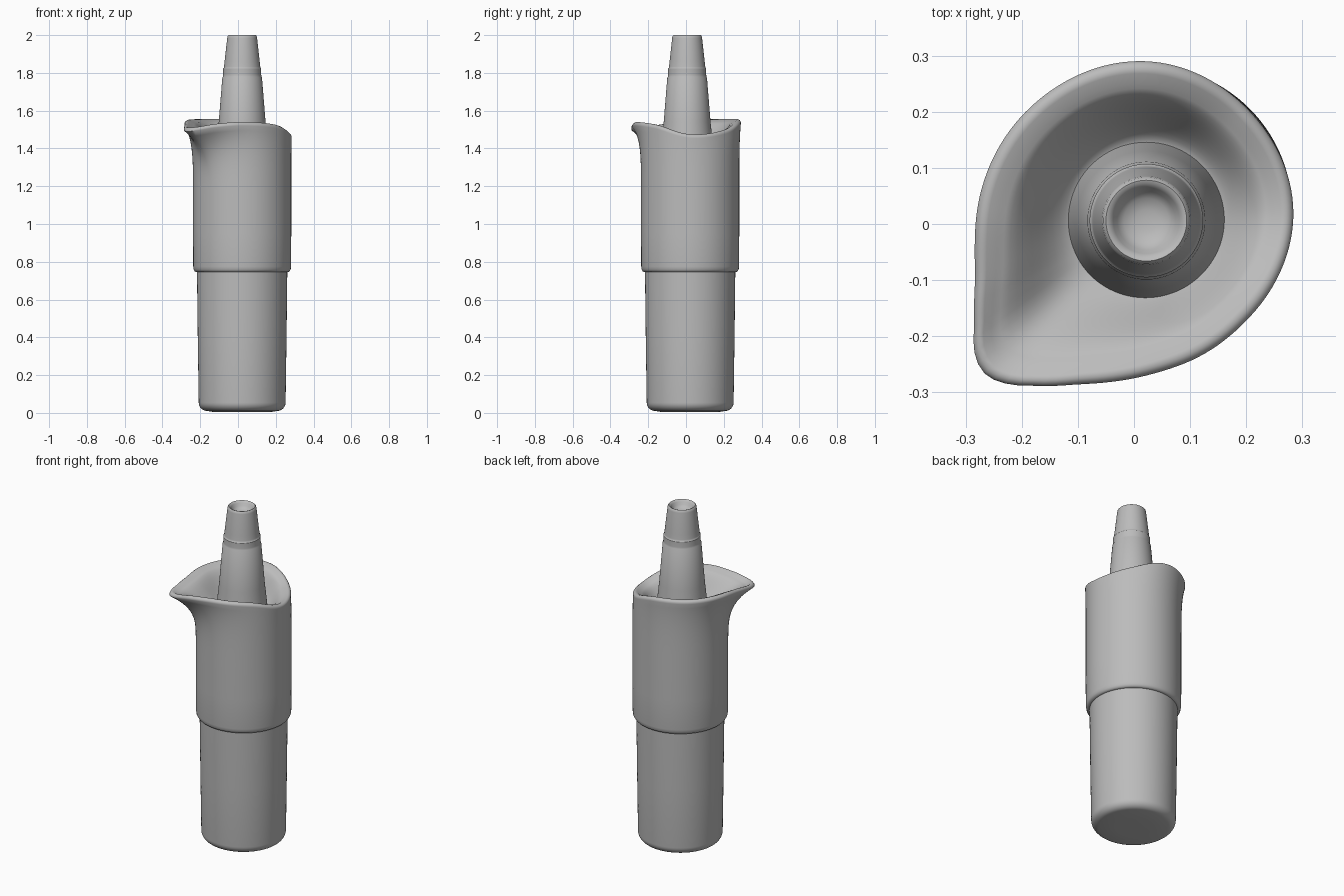
import bpy
import bmesh
import math

cube = bpy.data.objects.get("Cube")
if cube:
    bpy.data.objects.remove(cube, do_unlink=True)

SEGMENTS = 128

grey = bpy.data.materials.new("matte grey")
grey.use_nodes = True
colour = (0.5, 0.5, 0.5, 1)
grey.diffuse_color = colour
shader = grey.node_tree.nodes["Principled BSDF"]
shader.inputs["Base Color"].default_value = colour
shader.inputs["Roughness"].default_value = 0.6


def loft(name, rows, centre, angle):
    """Skin rings given as functions of the angle in degrees -> (radius, height)."""
    bm = bmesh.new()
    rings = []
    for row in rows:
        ring = []
        for i in range(SEGMENTS):
            a = math.tau * i / SEGMENTS
            r, z = row(math.degrees(a))
            ring.append(bm.verts.new((centre[0] + r * math.cos(a),
                                      centre[1] + r * math.sin(a), z)))
        rings.append(ring)
    for low, high in zip(rings, rings[1:]):
        for i in range(SEGMENTS):
            j = (i + 1) % SEGMENTS
            bm.faces.new((low[i], low[j], high[j], high[i]))
    bm.faces.new(rings[0][::-1])
    bm.faces.new(rings[-1])
    bmesh.ops.recalc_face_normals(bm, faces=bm.faces)
    mesh = bpy.data.meshes.new(name)
    bm.to_mesh(mesh)
    bm.free()
    mesh.materials.append(grey)
    obj = bpy.data.objects.new(name, mesh)
    bpy.context.collection.objects.link(obj)
    bpy.ops.object.select_all(action="DESELECT")
    obj.select_set(True)
    bpy.context.view_layer.objects.active = obj
    bpy.ops.object.shade_smooth_by_angle(angle=math.radians(angle))
    return obj


def lathe(name, profile, centre, angle=35):
    return loft(name, [lambda a, p=p: p for p in profile], centre, angle)


def periodic(keys):
    """Smooth closed interpolation through (degrees, value) keys."""
    ext = ([(a - 360, v) for a, v in keys[-2:]] + keys
           + [(a + 360, v) for a, v in keys[:3]])

    def value(a):
        for k in range(1, len(ext) - 2):
            (a0, v0), (a1, v1), (a2, v2), (a3, v3) = ext[k - 1:k + 3]
            if a1 <= a < a2:
                h, t = a2 - a1, (a - a1) / (a2 - a1)
                m1, m2 = h * (v2 - v0) / (a2 - a0), h * (v3 - v1) / (a3 - a1)
                return ((2*t**3 - 3*t**2 + 1) * v1 + (t**3 - 2*t**2 + t) * m1
                        + (3*t**2 - 2*t**3) * v2 + (t**3 - t**2) * m2)
    return value


# Teardrop rim: plan radius and height around the spout
rim_radius = periodic([(0, .262), (45, .257), (90, .268), (135, .277), (180, .302),
                       (200, .325), (213, .366), (219, .395), (225, .408), (231, .395),
                       (237, .37), (250, .327), (270, .292), (290, .275), (315, .263)])
rim_height = periodic([(0, 1.475), (45, 1.495), (90, 1.55), (135, 1.555), (180, 1.55),
                       (205, 1.53), (225, 1.51), (245, 1.53), (270, 1.54), (315, 1.525)])
BODY = (.022, .022)
SLEEVE_R = .26
FLARE_START = 1.15


def outer_row(t):
    def row(a):
        top = rim_height(a) - .02
        return (SLEEVE_R + (rim_radius(a) - SLEEVE_R) * t**4,
                FLARE_START + (top - FLARE_START) * t)
    return row


def lip_row(inset, drop):
    return lambda a: (rim_radius(a) - inset, rim_height(a) - drop)


def bowl_row(t):
    # Blend from the lip to a round floor around the neck
    def row(a):
        s = t * t * (3 - 2 * t)
        start_r, start_z = rim_radius(a) - .04, rim_height(a) - .012
        return (start_r + (.12 - start_r) * t, start_z + (1.39 - start_z) * s)
    return row


sleeve = [lambda a, p=p: p for p in ((.225, .745), (.244, .745), (.252, .75),
                                     (.257, .76), (.259, .775), (SLEEVE_R, .95))]
sleeve += [outer_row(i / 14) for i in range(15)]
sleeve += [lip_row(*p) for p in ((0, .012), (.004, .005), (.012, 0), (.022, .001))]
sleeve += [bowl_row(i / 12) for i in range(13)]
loft("spouted_sleeve", sleeve, BODY, 50)

# Lower cup with rounded foot
foot = [(.185 + .045 * math.sin(q), .055 - .045 * math.cos(q))
        for q in (math.pi / 2 * i / 8 for i in range(9))]
lathe("lower_cup", [(.1, 0.004), (.16, .006)] + foot + [(.235, .4), (.239, .74), (.239, .77)], BODY)

# Tapered neck with fine collar grooves and a dished tip
neck = [(.143, 1.36), (.124, 1.54), (.105, 1.775), (.102, 1.78), (.101, 1.79),
        (.101, 1.822), (.097, 1.827), (.096, 1.833), (.093, 1.86), (.079, 1.985),
        (.077, 1.995), (.072, 2), (.066, 1.998), (.059, 1.99), (.052, 1.975),
        (.04, 1.963), (.02, 1.957), (.005, 1.956)]
lathe("neck", neck, (.022, .006))
